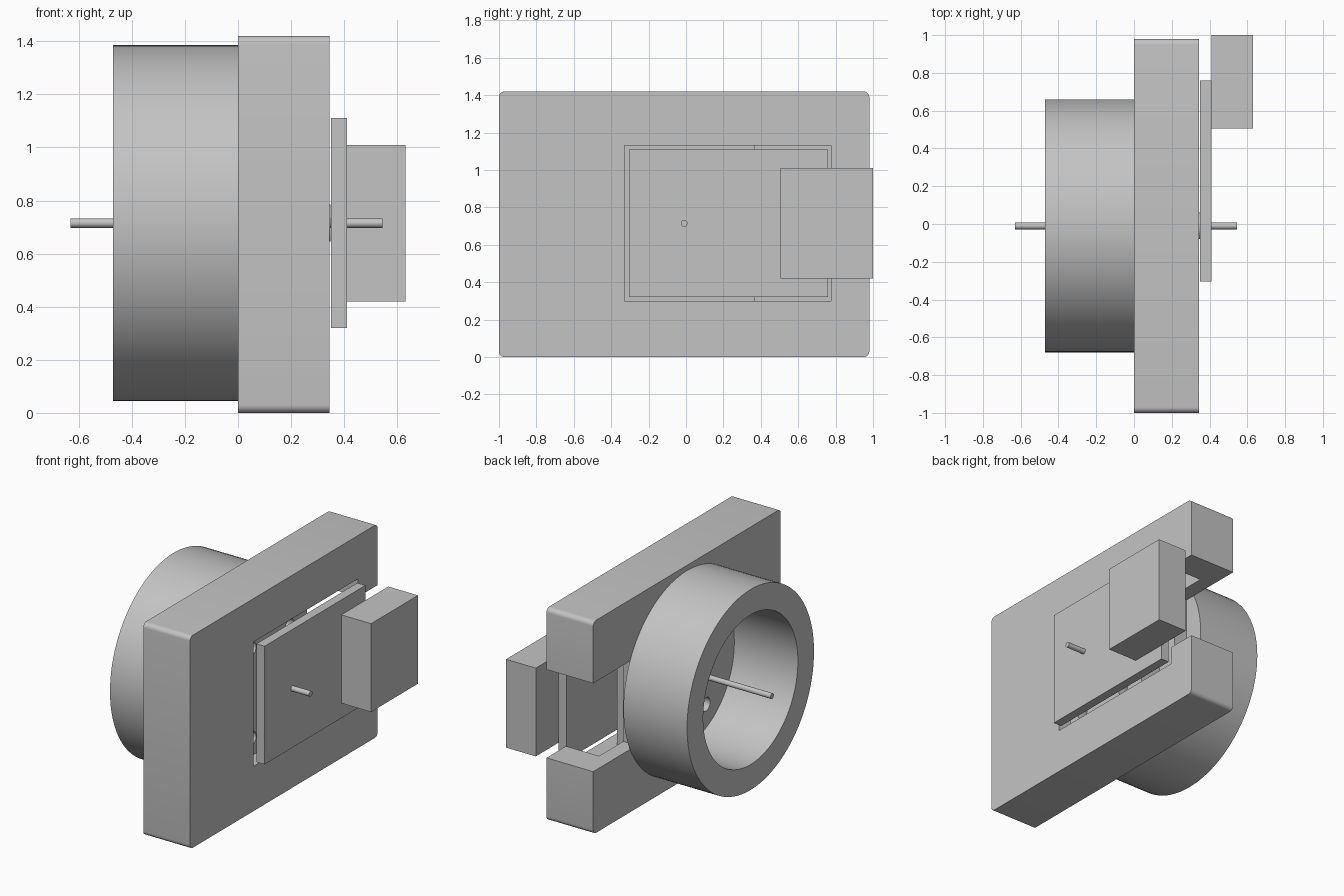
import bpy, math

cube = bpy.data.objects.get("Cube")
if cube:
    bpy.data.objects.remove(cube, do_unlink=True)

# Single matte grey
grey = bpy.data.materials.new("light_grey")
grey.use_nodes = True
colour = (0.55, 0.55, 0.55, 1)
grey.diffuse_color = colour
grey.node_tree.nodes["Principled BSDF"].inputs["Base Color"].default_value = colour

AXIS_Y, AXIS_Z = -0.01, 0.715


def box(name, x, y, z):
    """Box given by its (min, max) range along each axis."""
    ranges = (x, y, z)
    bpy.ops.mesh.primitive_cube_add(size=1, location=[(a + b) / 2 for a, b in ranges])
    obj = bpy.context.object
    obj.name = name
    obj.scale = [b - a for a, b in ranges]
    bpy.ops.object.transform_apply(location=False, rotation=False, scale=True)
    obj.data.materials.append(grey)
    return obj


def rod(name, x, radius, y=AXIS_Y, z=AXIS_Z, sides=32):
    """Cylinder running along x."""
    bpy.ops.mesh.primitive_cylinder_add(
        vertices=sides, radius=radius, depth=x[1] - x[0],
        location=((x[0] + x[1]) / 2, y, z), rotation=(0, math.pi / 2, 0))
    obj = bpy.context.object
    obj.name = name
    obj.data.materials.append(grey)
    return obj


def activate(obj):
    bpy.ops.object.select_all(action="DESELECT")
    obj.select_set(True)
    bpy.context.view_layer.objects.active = obj


def cut(obj, cutter):
    """Subtract the cutter and discard it."""
    mod = obj.modifiers.new("cut", "BOOLEAN")
    mod.operation = "DIFFERENCE"
    mod.solver = "EXACT"
    mod.object = cutter
    activate(obj)
    bpy.ops.object.modifier_apply(modifier=mod.name)
    bpy.data.objects.remove(cutter, do_unlink=True)


def smooth(obj):
    activate(obj)
    bpy.ops.object.shade_smooth_by_angle(angle=math.radians(35))


# Housing plate with its four long edges rounded
housing = box("housing_plate", (0, 0.345), (-1, 0.98), (0, 1.42))
weights = housing.data.attributes.new("bevel_weight_edge", "FLOAT", "EDGE")
for edge in housing.data.edges:
    a, b = (housing.data.vertices[i].co for i in edge.vertices)
    weights.data[edge.index].value = float(abs(a.x - b.x) > 0.1)
bevel = housing.modifiers.new("rounded_edges", "BEVEL")
bevel.limit_method = "WEIGHT"
bevel.width = 0.03
bevel.segments = 6
activate(housing)
bpy.ops.object.modifier_apply(modifier=bevel.name)

# Shallow recess, deep chamber and open end slot
cut(housing, box("recess", (0.25, 0.5), (-0.33, 0.775), (0.30, 1.13)))
cut(housing, box("chamber", (0.1, 0.5), (0.37, 0.775), (0.30, 1.13)))
cut(housing, box("end_slot", (-0.1, 0.5), (0.52, 1.2), (0.42, 1.01)))

# Screw holes inside the ring
for dy in (-0.2, 0.2):
    for dz in (-0.3, 0.3):
        cut(housing, rod("screw_hole", (-0.1, 0.3), 0.045, AXIS_Y + dy, AXIS_Z + dz))
smooth(housing)

# Hollow ring on the side of the housing
ring = rod("ring", (-0.47, 0), 0.67, sides=96)
cut(ring, rod("bore", (-0.6, 0.1), 0.5, sides=96))
smooth(ring)

# Centre shaft with its collar
smooth(rod("shaft", (-0.63, 0.545), 0.018))
smooth(rod("shaft_collar", (0.24, 0.349), 0.07))

# Cover and end block
box("cover_plate", (0.35, 0.41), (-0.305, 0.76), (0.32, 1.11))
box("end_block", (0.41, 0.63), (0.505, 1.0), (0.42, 1.01))
